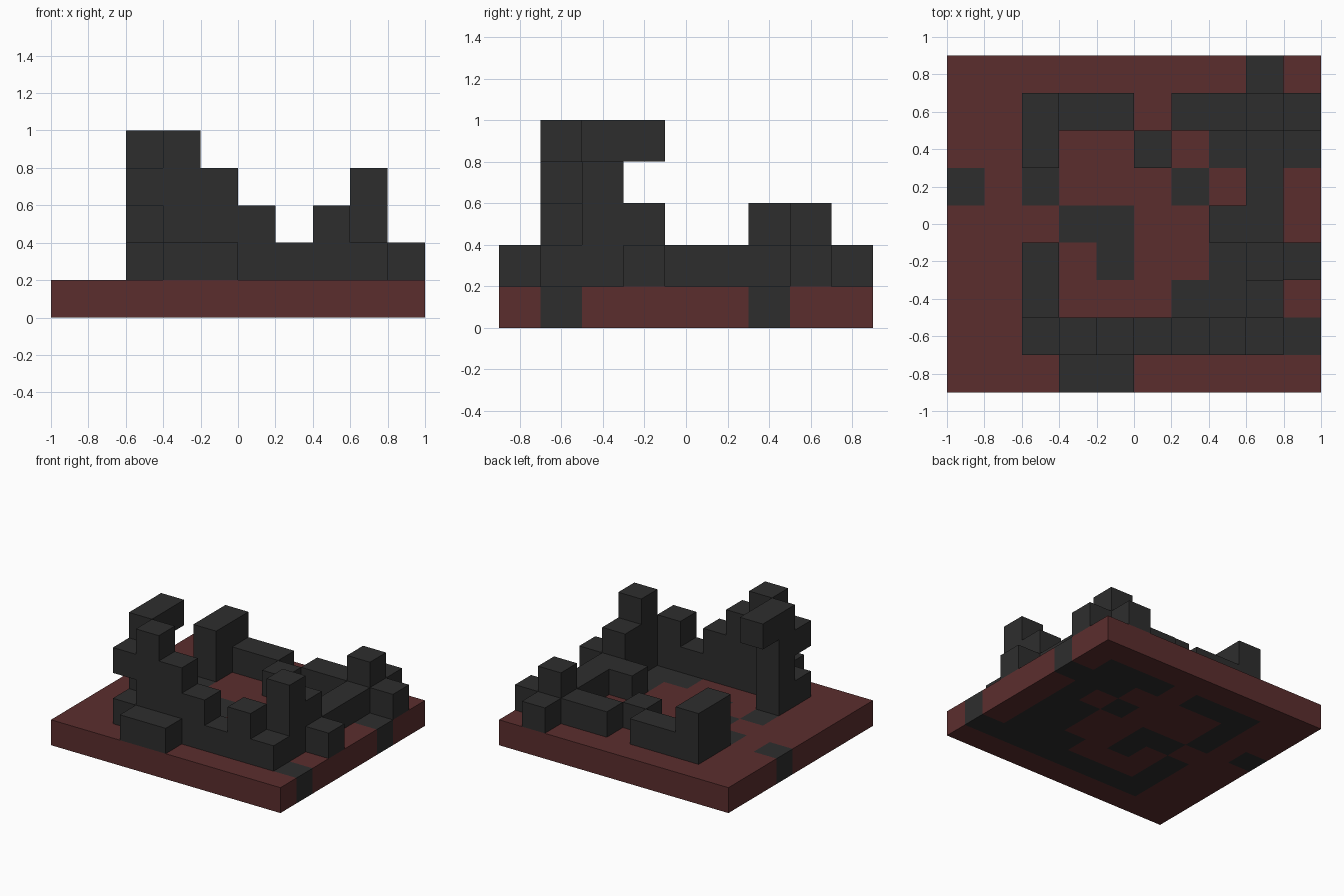
import bpy
import bmesh
from mathutils import Vector

cube = bpy.data.objects.get("Cube")
if cube:
    bpy.data.objects.remove(cube, do_unlink=True)


def make_material(name, rgb):
    mat = bpy.data.materials.new(name)
    mat.use_nodes = True
    mat.diffuse_color = (*rgb, 1)
    mat.node_tree.nodes["Principled BSDF"].inputs["Base Color"].default_value = (*rgb, 1)
    return mat


RED = make_material("dark_red", (0.105, 0.027, 0.027))
CHARCOAL = make_material("charcoal", (0.027, 0.027, 0.027))

# Plan of the blocks, back row first, left column at -x.
# '.' bare red slab, 'o' charcoal inlay, a-d stacks of growing height
# on an inlay, capitals the same stacks on bare red slab.
PLAN = [
    "........A.",
    "..baa.aabA",
    "..b..A.oao",
    "o.o...o.a.",
    "...oo..aa.",
    "..o.o..obA",
    "..d...ooc.",
    "..cdcbabao",
    "...AA.....",
]
SIZE = 0.2
COLS, ROWS = len(PLAN[0]), len(PLAN)


def part_of(col, row, layer):
    """Name the part that a block belongs to."""
    if layer == 0:
        return "base_slab"
    if row >= 7:
        return "front_wall"
    if col == 2 and row >= 5:
        return "hooked_tower"
    if col >= 6:
        return "side_wall"
    return "single_block" if col == 5 else "back_wall"


# Fill the stacks
blocks = {}
for row, line in enumerate(PLAN):
    for col, mark in enumerate(line):
        inlay = mark.islower()
        blocks[col, row, 0] = CHARCOAL if inlay else RED
        height = "abcd".find(mark.lower()) + 1 if mark not in ".o" else 0
        for layer in range(1, height + 1):
            blocks[col, row, layer] = CHARCOAL

# Overhanging hook at the tower top, and the notch in the wall corner
blocks[2, 5, 4] = CHARCOAL
del blocks[2, 7, 2]


def add_face(bm, cell, axis, sign):
    """Add one side of a block, wound to face outwards."""
    col, row, layer = cell
    centre = Vector((col + 0.5 - COLS / 2, ROWS / 2 - row - 0.5, layer + 0.5))
    n, u, v = Vector(), Vector(), Vector()
    n[axis], u[(axis + 1) % 3], v[(axis + 2) % 3] = sign, sign, 1
    corners = [n - u - v, n + u - v, n + u + v, n - u + v]
    return bm.faces.new([bm.verts.new((centre + c / 2) * SIZE) for c in corners])


# Build each part from its exposed block sides only
parts = {}
for cell in blocks:
    parts.setdefault(part_of(*cell), []).append(cell)

for name, cells in parts.items():
    bm = bmesh.new()
    for cell in cells:
        for axis in range(3):
            for sign in (-1, 1):
                near = list(cell)
                near[axis] += -sign if axis == 1 else sign
                if tuple(near) not in blocks:
                    face = add_face(bm, cell, axis, sign)
                    face.material_index = int(blocks[cell] is CHARCOAL)
    bmesh.ops.remove_doubles(bm, verts=bm.verts[:], dist=0.001)
    # Merge flat neighbours of the same colour into larger faces
    bmesh.ops.dissolve_limit(bm, angle_limit=0.01, verts=bm.verts[:],
                             edges=bm.edges[:], delimit={'MATERIAL'})
    mesh = bpy.data.meshes.new(name)
    bm.to_mesh(mesh)
    bm.free()
    mesh.materials.append(RED)
    mesh.materials.append(CHARCOAL)
    bpy.context.collection.objects.link(bpy.data.objects.new(name, mesh))
